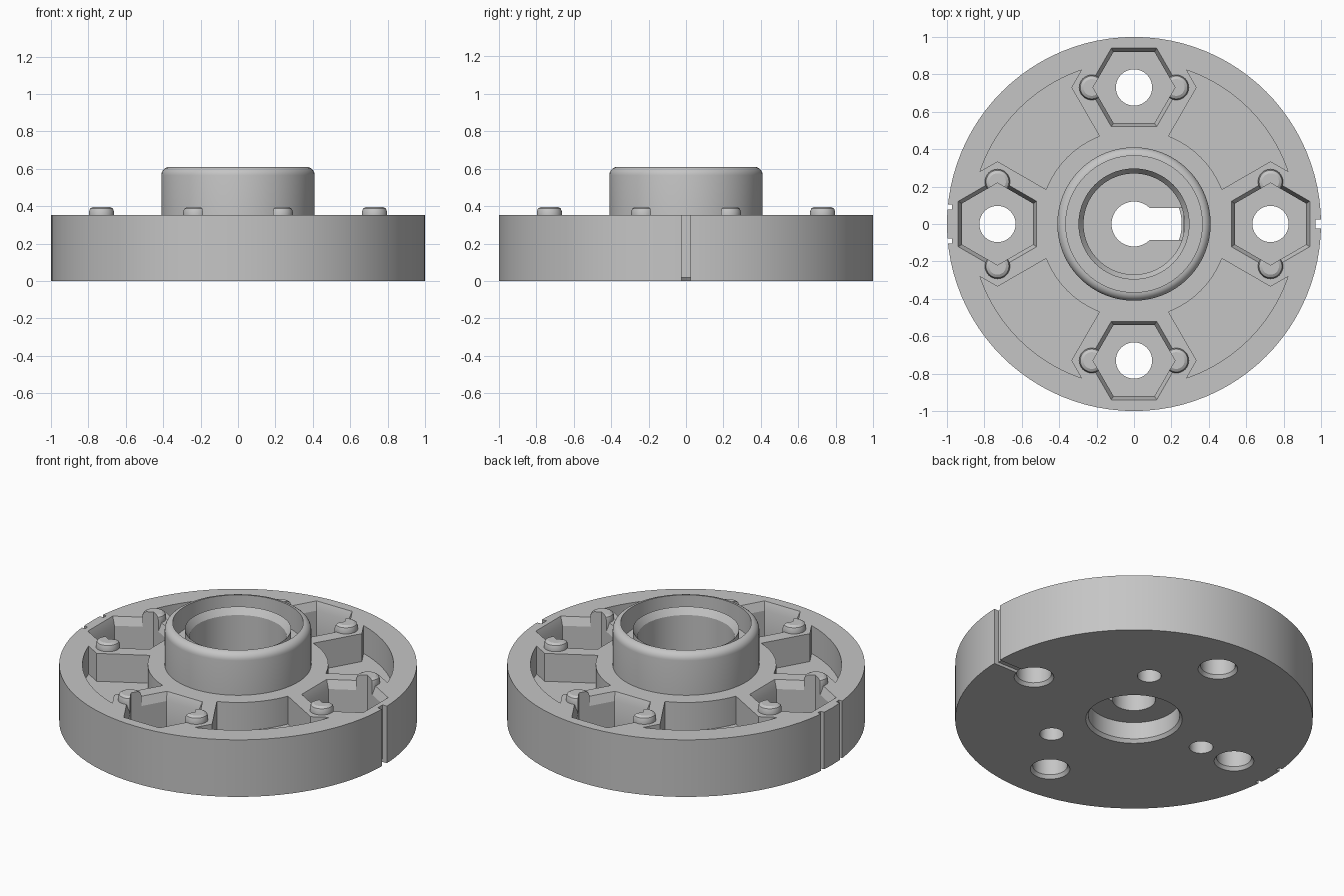
import bpy, bmesh
from math import sin, cos, pi, radians

if "Cube" in bpy.data.objects:
    bpy.data.objects.remove(bpy.data.objects["Cube"])

grey = bpy.data.materials.new("plain grey")
grey.use_nodes = True
GREY = (0.56, 0.56, 0.56, 1)
grey.diffuse_color = GREY
grey.node_tree.nodes["Principled BSDF"].inputs["Base Color"].default_value = GREY


def finish(name, bm):
    bmesh.ops.remove_doubles(bm, verts=bm.verts, dist=1e-5)
    bmesh.ops.recalc_face_normals(bm, faces=bm.faces)
    mesh = bpy.data.meshes.new(name)
    bm.to_mesh(mesh)
    bm.free()
    mesh.materials.append(grey)
    obj = bpy.data.objects.new(name, mesh)
    bpy.context.collection.objects.link(obj)
    return obj


def lathe(name, profile, places=((0, 0, 0),), sides=96):
    """Revolve a closed (radius, z) profile at each (x, y, start angle)."""
    bm = bmesh.new()
    for cx, cy, start in places:
        rings = []
        for i in range(sides):
            a = start + 2 * pi * i / sides
            rings.append([bm.verts.new((cx + r * cos(a), cy + r * sin(a), z))
                          for r, z in profile])
        count = len(profile)
        for i in range(sides):
            a, b = rings[i], rings[(i + 1) % sides]
            for j in range(count):
                k = (j + 1) % count
                on_axis = [profile[j][0] == 0, profile[k][0] == 0]
                if all(on_axis):
                    continue
                if on_axis[0]:
                    bm.faces.new((a[j], b[k], a[k]))
                elif on_axis[1]:
                    bm.faces.new((a[j], b[j], a[k]))
                else:
                    bm.faces.new((a[j], b[j], b[k], a[k]))
    return finish(name, bm)


def box(name, x, y, z):
    bm = bmesh.new()
    bmesh.ops.create_cube(bm, size=1)
    for v in bm.verts:
        v.co = [lo + (c + 0.5) * (hi - lo) for c, (lo, hi) in zip(v.co, (x, y, z))]
    return finish(name, bm)


def combine(target, tool, operation="DIFFERENCE"):
    mod = target.modifiers.new(tool.name, "BOOLEAN")
    mod.operation = operation
    mod.solver = "EXACT"
    mod.object = tool
    bpy.ops.object.select_all(action="DESELECT")
    bpy.context.view_layer.objects.active = target
    target.select_set(True)
    bpy.ops.object.modifier_apply(modifier=mod.name)
    bpy.data.objects.remove(tool)


# Shared layout: four bolt stations, each turned so a hexagon flat faces the hub
TOP, HEX_FLOOR, BOLT_R = 0.352, 0.12, 0.73
quarter = [i * pi / 2 for i in range(4)]
stations = [(BOLT_R * cos(a), BOLT_R * sin(a), a + pi / 2) for a in quarter]


def corner(apothem):
    return apothem / cos(pi / 6)


# Flange with hub, inner sleeve, stepped bore and web
fillet = [(0.365 + 0.045 * cos(a), 0.565 + 0.045 * sin(a))
          for a in [radians(d) for d in range(0, 91, 15)]]
flange = lathe("flange_hub", [
    (0.27, 0), (1, 0), (1, TOP), (0.41, TOP), *fillet,
    (0.365, 0.47), (0.297, 0.47), (0.297, 0.57), (0.27, 0.53),
    (0.27, 0.25), (0.12, 0.25), (0.12, 0.125), (0.255, 0.125), (0.255, 0.02)])

# Four weight-saving pockets around the hexagon bosses
pockets = lathe("pocket_cutter", [(0.505, 0.18), (0.87, 0.18), (0.87, 0.45), (0.505, 0.45)])
boss = corner(0.29)
combine(pockets, lathe("boss_shape", [(0, 0.1), (boss, 0.1), (boss, 0.5), (0, 0.5)],
                       stations, 6))
combine(flange, pockets)

# Chamfered mouths of the nut recesses
wide, slim = corner(0.21), corner(0.19)
rise = 0.05
combine(flange, lathe("chamfer_cutter", [
    (0, TOP - rise), (slim, TOP - rise), (wide, TOP), (wide, 0.45), (0, 0.45)], stations, 6))

# Rounded studs at two corners of every recess
studs = []
for x, y, turn in stations:
    for side in (-1, 1):
        studs.append((x + side * 0.226 * cos(turn), y + side * 0.226 * sin(turn), 0))
combine(flange, lathe("studs", [
    (0, 0.25), (0.067, 0.25), (0.067, 0.37), (0.061, 0.387), (0.045, 0.396), (0, 0.396)],
    studs, 32), "UNION")

# Nut recesses and bolt holes with a flared underside
combine(flange, lathe("nut_cutter", [
    (0, HEX_FLOOR), (slim, HEX_FLOOR), (slim, 0.5), (0, 0.5)], stations, 6))
combine(flange, lathe("bolt_cutter", [
    (0, -0.02), (0.125, -0.02), (0.097, 0.02), (0.097, 0.2), (0, 0.2)], stations, 40))

# Three blind holes underneath
blind = [(0.49 * cos(a), 0.49 * sin(a), 0) for a in (pi / 3, pi, -pi / 3)]
combine(flange, lathe("blind_cutter", [
    (0, -0.02), (0.067, -0.02), (0.067, 0.08), (0, 0.08)], blind, 32))

# Keyway through the web
combine(flange, box("key_cutter", (0, 0.264), (-0.085, 0.085), (0.08, 0.29)))

# Rim notches: one at the left with a shallow groove below, two at the right
combine(flange, box("left_notch", (0.97, 1.1), (-0.024, 0.024), (-0.1, 0.5)))
combine(flange, box("groove_cutter", (0.78, 1.1), (-0.0235, 0.0235), (-0.1, 0.018)))
for side in (-1, 1):
    combine(flange, box("right_notch", (-1.1, -0.972),
                        (side * 0.09 - 0.013, side * 0.09 + 0.013), (-0.1, 0.5)))

bpy.ops.object.shade_smooth_by_angle(angle=radians(25))
